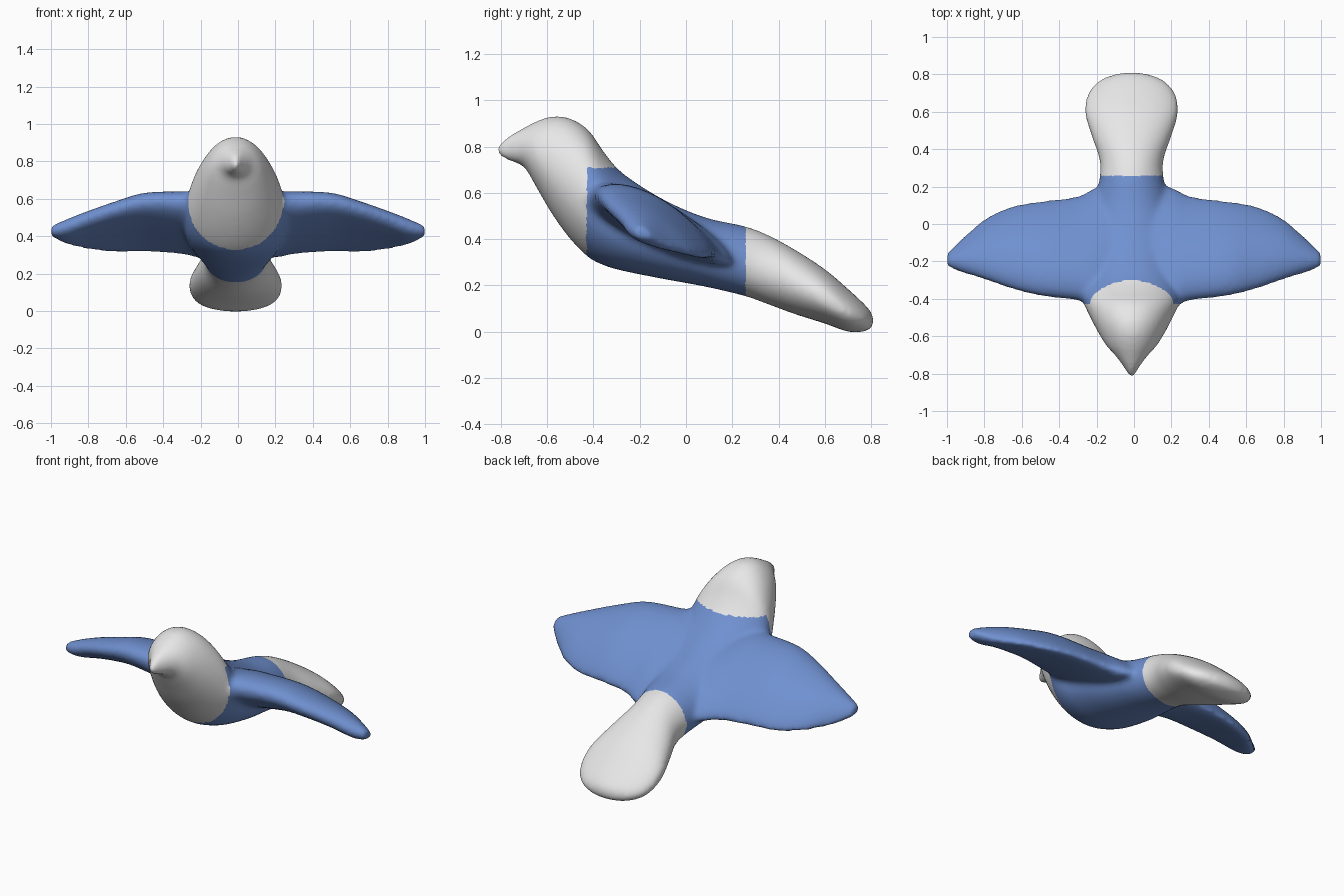
import bpy, bmesh, math
from mathutils import Vector

cube = bpy.data.objects.get("Cube")
if cube:
    bpy.data.objects.remove(cube, do_unlink=True)

SIDES = 40
ANGLES = [2 * math.pi * i / SIDES for i in range(SIDES)]


def make_material(name, rgb):
    mat = bpy.data.materials.new(name)
    mat.use_nodes = True
    mat.diffuse_color = (*rgb, 1)
    bsdf = mat.node_tree.nodes["Principled BSDF"]
    bsdf.inputs["Base Color"].default_value = (*rgb, 1)
    bsdf.inputs["Roughness"].default_value = 0.7
    return mat


def refine(rows, steps=5):
    """Smoothly interpolate between the rows of a section table."""
    out = []
    for i in range(len(rows) - 1):
        quad = [rows[max(i - 1, 0)], rows[i], rows[i + 1], rows[min(i + 2, len(rows) - 1)]]
        for s in range(steps):
            t = s / steps
            out.append([b + 0.5 * t * (c - a + t * (2 * a - 5 * b + 4 * c - d + t * (3 * (b - c) + d - a)))
                        for a, b, c, d in zip(*quad)])
    return out + [list(rows[-1])]


def loft(bm, rings):
    """Skin a chain of closed rings and cap both ends."""
    loops = [[bm.verts.new(p) for p in ring] for ring in rings]
    for a, b in zip(loops, loops[1:]):
        for i in range(SIDES):
            j = (i + 1) % SIDES
            bm.faces.new((a[i], a[j], b[j], b[i]))
    bm.faces.new(loops[0])
    bm.faces.new(loops[-1])


def body_ring(y, bottom, top, half):
    """Egg-shaped section, a little narrower towards the top."""
    mid, rise = (top + bottom) / 2, (top - bottom) / 2
    return [Vector((-0.013 + half * math.cos(a) * (1 - 0.08 * math.sin(a)), y, mid + rise * math.sin(a)))
            for a in ANGLES]


def wing_ring(x, lead_y, lead_z, trail_y, trail_z, thick, camber):
    """Cambered section, thicker towards the leading edge."""
    lead, trail = Vector((x, lead_y, lead_z)), Vector((x, trail_y, trail_z))
    chord = trail - lead
    normal = Vector((0, -chord.z, chord.y)).normalized()
    ring = []
    for a in ANGLES:
        t = 0.5 - 0.5 * math.cos(a)
        lift = camber * 4 * t * (1 - t) + thick * 0.5 * math.sin(a) * (1.3 - 0.6 * t)
        ring.append(lead + chord * t + normal * lift)
    return ring


# Body sections from beak to tail: y, bottom, top, half width
BODY = [
    (-0.813, 0.762, 0.81, 0.014), (-0.76, 0.737, 0.85, 0.045), (-0.70, 0.712, 0.882, 0.09),
    (-0.65, 0.63, 0.908, 0.135), (-0.58, 0.51, 0.931, 0.178), (-0.50, 0.40, 0.922, 0.22),
    (-0.42, 0.32, 0.87, 0.256), (-0.35, 0.285, 0.77, 0.27), (-0.27, 0.262, 0.682, 0.268),
    (-0.10, 0.228, 0.573, 0.245), (0.08, 0.195, 0.495, 0.203), (0.25, 0.155, 0.457, 0.17),
    (0.35, 0.12, 0.42, 0.172), (0.47, 0.076, 0.355, 0.213), (0.60, 0.035, 0.27, 0.25),
    (0.70, 0.0, 0.185, 0.232), (0.765, 0.0, 0.125, 0.175), (0.795, 0.01, 0.092, 0.11),
    (0.811, 0.03, 0.065, 0.035),
]
# Wing sections from root to tip: x, leading y z, trailing y z, thickness, camber
WING = [
    (0.0, -0.36, 0.56, 0.24, 0.32, 0.15, 0.0), (0.2, -0.43, 0.595, 0.195, 0.30, 0.2, 0.012),
    (0.3, -0.403, 0.603, 0.148, 0.315, 0.185, 0.016), (0.5, -0.38, 0.60, 0.12, 0.325, 0.16, 0.025),
    (0.65, -0.345, 0.56, 0.095, 0.32, 0.135, 0.027), (0.8, -0.294, 0.51, 0.025, 0.335, 0.115, 0.02),
    (0.92, -0.255, 0.465, -0.08, 0.365, 0.095, 0.01), (1.001, -0.225, 0.438, -0.155, 0.41, 0.05, 0.0),
]

bm = bmesh.new()
loft(bm, [body_ring(*row) for row in refine(BODY)])
half_wing = refine(WING)
mirrored = [[-row[0]] + row[1:] for row in reversed(half_wing[1:])]
loft(bm, [wing_ring(*row) for row in mirrored + half_wing])
bmesh.ops.recalc_face_normals(bm, faces=bm.faces)
mesh = bpy.data.meshes.new("bird")
bm.to_mesh(mesh)
bm.free()
bird = bpy.data.objects.new("bird", mesh)
bpy.context.collection.objects.link(bird)

# Fuse body and wings into one soft skin
remesh = bird.modifiers.new("fuse", "REMESH")
remesh.mode = "VOXEL"
remesh.voxel_size = 0.014
soften = bird.modifiers.new("soften", "SMOOTH")
soften.factor = 0.5
soften.iterations = 12
depsgraph = bpy.context.evaluated_depsgraph_get()
fused = bpy.data.meshes.new_from_object(bird.evaluated_get(depsgraph))
bird.modifiers.clear()
bird.data = fused

# White head and tail, blue middle
fused.materials.clear()
fused.materials.append(make_material("blue", (0.16, 0.28, 0.63)))
fused.materials.append(make_material("white", (0.8, 0.8, 0.8)))
for face in fused.polygons:
    c = face.center
    face.material_index = int(c.y < -0.43 or c.y > 0.255 or c.z > 0.71)
    face.use_smooth = True
